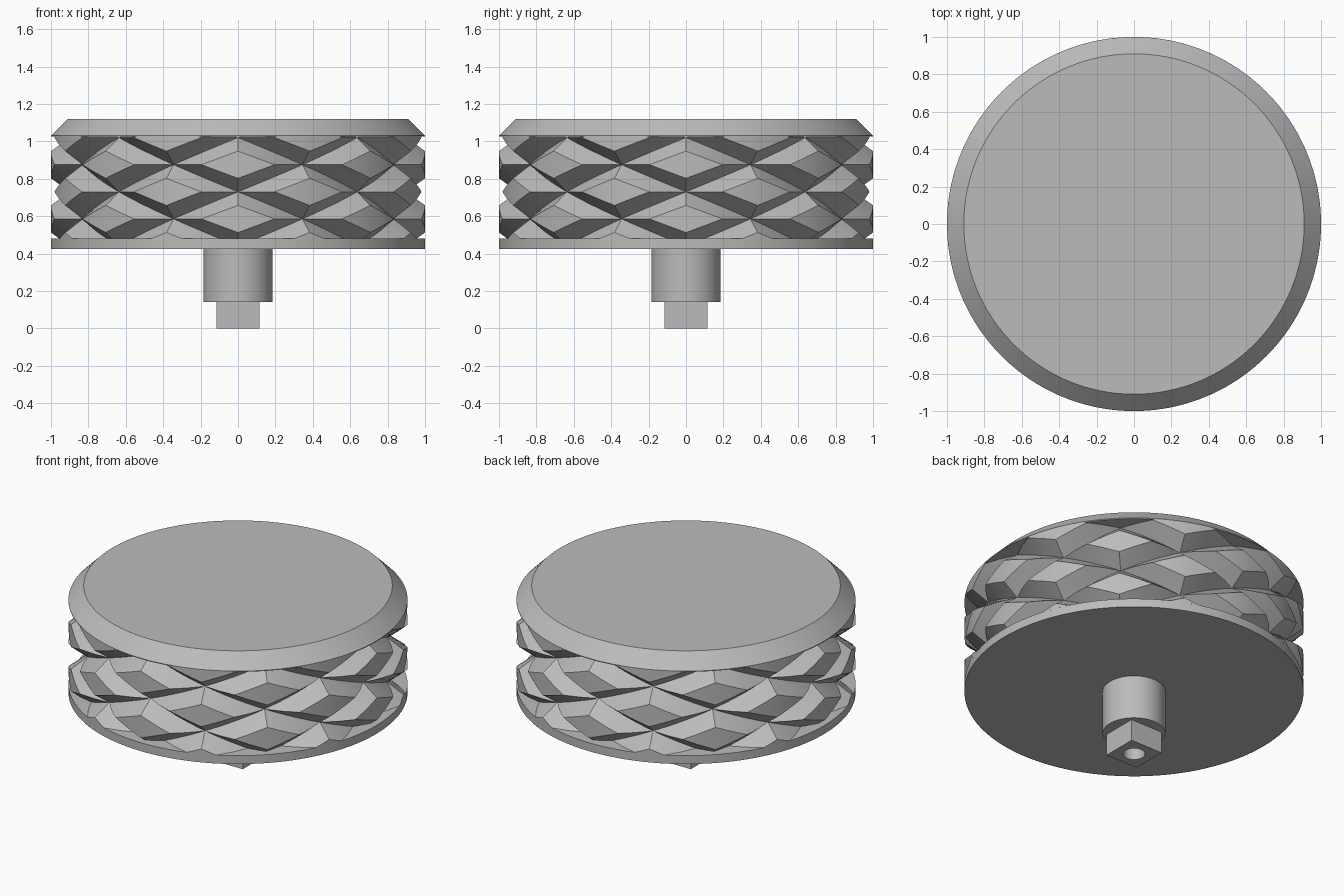
import bpy, bmesh
from math import sin, cos, pi, radians

cube = bpy.data.objects.get("Cube")
if cube:
    bpy.data.objects.remove(cube, do_unlink=True)

grey = bpy.data.materials.new("plain grey")
grey.use_nodes = True
grey.diffuse_color = (0.5, 0.5, 0.5, 1)
grey.node_tree.nodes["Principled BSDF"].inputs["Base Color"].default_value = (0.5, 0.5, 0.5, 1)


def finish(bm, name):
    mesh = bpy.data.meshes.new(name)
    bm.to_mesh(mesh)
    bm.free()
    mesh.materials.append(grey)
    obj = bpy.data.objects.new(name, mesh)
    bpy.context.collection.objects.link(obj)
    bpy.ops.object.select_all(action="DESELECT")
    obj.select_set(True)
    bpy.context.view_layer.objects.active = obj
    bpy.ops.object.shade_smooth_by_angle(angle=radians(20))


def round_ring(radius, angle):
    return radius


def square_ring(half, angle):
    return half / max(abs(cos(angle)), abs(sin(angle)))


def loft(name, profile, count):
    """Stack rings (shape, size, z) and cap both ends."""
    bm = bmesh.new()
    rings = []
    for shape, size, z in profile:
        ring = []
        for i in range(count):
            a = 2 * pi * i / count
            r = shape(size, a)
            ring.append(bm.verts.new((r * cos(a), r * sin(a), z)))
        rings.append(ring)
    for low, high in zip(rings, rings[1:]):
        for i in range(count):
            j = (i + 1) % count
            bm.faces.new((low[i], low[j], high[j], high[i]))
    bm.faces.new(rings[0])
    bm.faces.new(rings[-1])
    bmesh.ops.recalc_face_normals(bm, faces=bm.faces)
    finish(bm, name)


# Plain discs, stem and hollow square drive
loft("base_disc", [(round_ring, 1, 0.425), (round_ring, 1, 0.48)], 128)
loft("top_cap", [(round_ring, 1, 1.025), (round_ring, 1, 1.03), (round_ring, 0.91, 1.12)], 128)
loft("stem", [(round_ring, 0.185, 0.14), (round_ring, 0.185, 0.43)], 64)
loft("square_drive", [(square_ring, 0.115, 0.145), (square_ring, 0.115, 0),
                      (round_ring, 0.065, 0), (round_ring, 0.065, 0.14)], 32)

# Grip: raised diamonds between crossing helical grooves
STEP, RISE = pi / 8, 0.145
INNER, OUTER, FLAT = 0.9, 1.0, 0.5


def patch(bm, a, b, c, d, nu, nv):
    """Blend four (angle, z, radius) corners into a grid wrapped on the cylinder."""
    grid = []
    for i in range(nu + 1):
        u, row = i / nu, []
        for j in range(nv + 1):
            v = j / nv
            t, z, r = [(p * (1 - u) + q * u) * (1 - v) + (s * (1 - u) + w * u) * v
                       for p, q, w, s in zip(a, b, c, d)]
            row.append(bm.verts.new((r * cos(t), r * sin(t), z)))
        grid.append(row)
    for i in range(nu):
        for j in range(nv):
            bm.faces.new((grid[i][j], grid[i + 1][j], grid[i + 1][j + 1], grid[i][j + 1]))


def diamond(angle, z, scale, radius):
    return [(angle + dx * STEP * scale, z + dz * RISE * scale, radius)
            for dx, dz in ((1, 0), (0, 1), (-1, 0), (0, -1))]


bm = bmesh.new()
for column in range(16):
    angle = column * STEP
    heights = (0.585, 0.875) if column % 2 == 0 else (0.44, 0.73, 1.02)
    for z in heights:
        foot = diamond(angle, z, 1, INNER)
        crown = diamond(angle, z, FLAT, OUTER)
        patch(bm, *crown, 8, 8)
        for k in range(4):
            n = (k + 1) % 4
            patch(bm, foot[k], foot[n], crown[n], crown[k], 8, 2)
bmesh.ops.remove_doubles(bm, verts=bm.verts, dist=0.0005)

# Trim the pattern flush with the two discs
for level, direction in ((0.48, -1), (1.028, 1)):
    bmesh.ops.bisect_plane(bm, geom=bm.verts[:] + bm.edges[:] + bm.faces[:],
                           plane_co=(0, 0, level), plane_no=(0, 0, direction),
                           clear_outer=True)
finish(bm, "diamond_grip")
